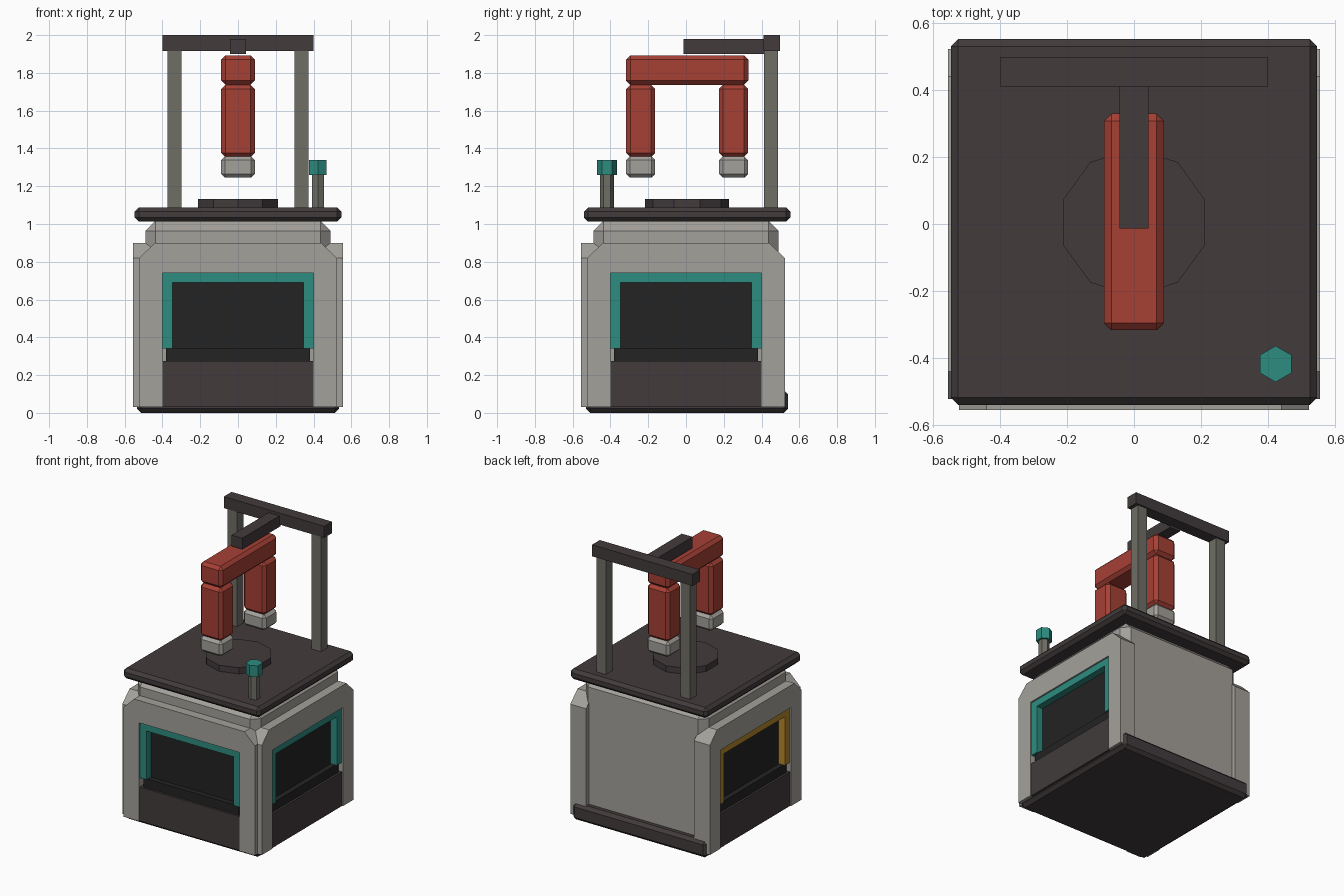
import bpy
import bmesh
from math import pi, sin, cos
from mathutils import Matrix, Vector

cube = bpy.data.objects.get("Cube")
if cube:
    bpy.data.objects.remove(cube, do_unlink=True)


def material(name, rgb):
    # sRGB bytes to a linear colour
    lin = [((c / 255 + 0.055) / 1.055) ** 2.4 for c in rgb] + [1.0]
    m = bpy.data.materials.new(name)
    m.use_nodes = True
    m.diffuse_color = lin
    for node in m.node_tree.nodes:
        if node.type == 'BSDF_PRINCIPLED':
            node.inputs["Base Color"].default_value = lin
    return m


BODY = material("warm light gray", (164, 161, 155))
DARK = material("dark brown gray", (66, 59, 60))
BLACK = material("near black", (35, 35, 35))
TEAL = material("teal", (45, 140, 128))
GOLD = material("gold", (180, 135, 45))
RED = material("brick red", (166, 64, 53))
POST = material("olive gray", (111, 110, 102))


def finish(name, bm, mat, turn=0):
    bmesh.ops.rotate(bm, cent=(0, 0, 0), matrix=Matrix.Rotation(turn, 3, 'Z'), verts=bm.verts[:])
    bmesh.ops.recalc_face_normals(bm, faces=bm.faces[:])
    mesh = bpy.data.meshes.new(name)
    bm.to_mesh(mesh)
    bm.free()
    mesh.materials.append(mat)
    bpy.context.collection.objects.link(bpy.data.objects.new(name, mesh))


def box(name, x, y, z, mat, bevel=0, turn=0):
    """Box from (min, max) ranges with optional chamfered edges."""
    bm = bmesh.new()
    bmesh.ops.create_cube(bm, size=1)
    for v in bm.verts:
        v.co = [r[0] if c < 0 else r[1] for c, r in zip(v.co, (x, y, z))]
    if bevel:
        bmesh.ops.bevel(bm, geom=bm.edges[:], offset=bevel, segments=1, affect='EDGES')
    finish(name, bm, mat, turn)


def extrude(name, points, shift, mat, turn=0):
    """Solid made by sweeping a flat outline along a vector."""
    bm = bmesh.new()
    face = bm.faces.new([bm.verts.new(p) for p in points])
    new = bmesh.ops.extrude_face_region(bm, geom=[face])["geom"]
    bmesh.ops.translate(bm, vec=Vector(shift),
                        verts=[g for g in new if isinstance(g, bmesh.types.BMVert)])
    finish(name, bm, mat, turn)


def prism(name, sides, radius, centre, z, mat):
    """Upright prism with a corner pointing along y."""
    angles = [2 * pi * i / sides for i in range(sides)]
    ring = [(centre[0] + radius * sin(a), centre[1] + radius * cos(a), z[0]) for a in angles]
    extrude(name, ring, (0, 0, z[1] - z[0]), mat)


def arch(name, half, y, mat, turn):
    """Mirrored x-z outline given depth between two y values."""
    outline = half + [(-x, z) for x, z in reversed(half)]
    extrude(name, [(x, y[0], z) for x, z in outline], (0, y[1] - y[0], 0), mat, turn)


# Base, body core and table top
box("base", (-0.535, 0.535), (-0.53, 0.54), (0, 0.12), DARK, 0.022)
box("body_core", (-0.49, 0.49), (-0.49, 0.49), (0.03, 1.015), BODY, 0.052)
box("table_top", (-0.547, 0.547), (-0.54, 0.552), (1.012, 1.088), DARK, 0.022)
prism("turntable", 10, 0.222, (0, 0.005), (1.08, 1.132), DARK)

# Three window sides: arch panel, coloured frame, dark opening, ledge, lower panel
panel_outline = [(0.44, 0.90), (0.523, 0.82), (0.523, 0.03), (0.40, 0.03), (0.40, 0.74)]
frame_outline = [(0.40, 0.74), (0.40, 0.34), (0.347, 0.34), (0.347, 0.69)]
for side, turn, colour in (("front", 0, TEAL), ("left", pi / 2, TEAL), ("right", -pi / 2, GOLD)):
    arch(side + "_panel", panel_outline, (-0.556, -0.43), BODY, turn)
    arch(side + "_window_frame", frame_outline, (-0.545, -0.48), colour, turn)
    box(side + "_window", (-0.36, 0.36), (-0.496, -0.48), (0.30, 0.70), BLACK, 0, turn)
    box(side + "_ledge", (-0.38, 0.38), (-0.535, -0.48), (0.26, 0.34), BLACK, 0, turn)
    box(side + "_lower_panel", (-0.40, 0.40), (-0.55, -0.45), (0.03, 0.275), DARK, 0, turn)

# Gantry
for side, s in (("left", 1), ("right", -1)):
    box(side + "_post", sorted((s * 0.298, s * 0.373)), (0.413, 0.487), (1.08, 1.93), POST)
box("gantry_beam", (-0.40, 0.40), (0.41, 0.498), (1.917, 2.0), DARK)
box("gantry_arm", (-0.043, 0.043), (-0.013, 0.42), (1.90, 1.98), DARK)

# Tool head with two legs
wide = (-0.089, 0.089)
box("tool_bar", wide, (-0.317, 0.33), (1.737, 1.892), RED, 0.022)
for end, y in (("front", -0.24), ("back", 0.252)):
    deep = (y - 0.077, y + 0.077)
    box(end + "_tool_leg", wide, deep, (1.355, 1.737), RED, 0.022)
    box(end + "_tool_tip", wide, deep, (1.245, 1.358), BODY, 0.02)

# Button on a stalk
spot = (0.423, -0.418)
prism("button_stalk", 6, 0.037, spot, (1.08, 1.27), POST)
prism("button", 6, 0.054, spot, (1.26, 1.34), TEAL)
